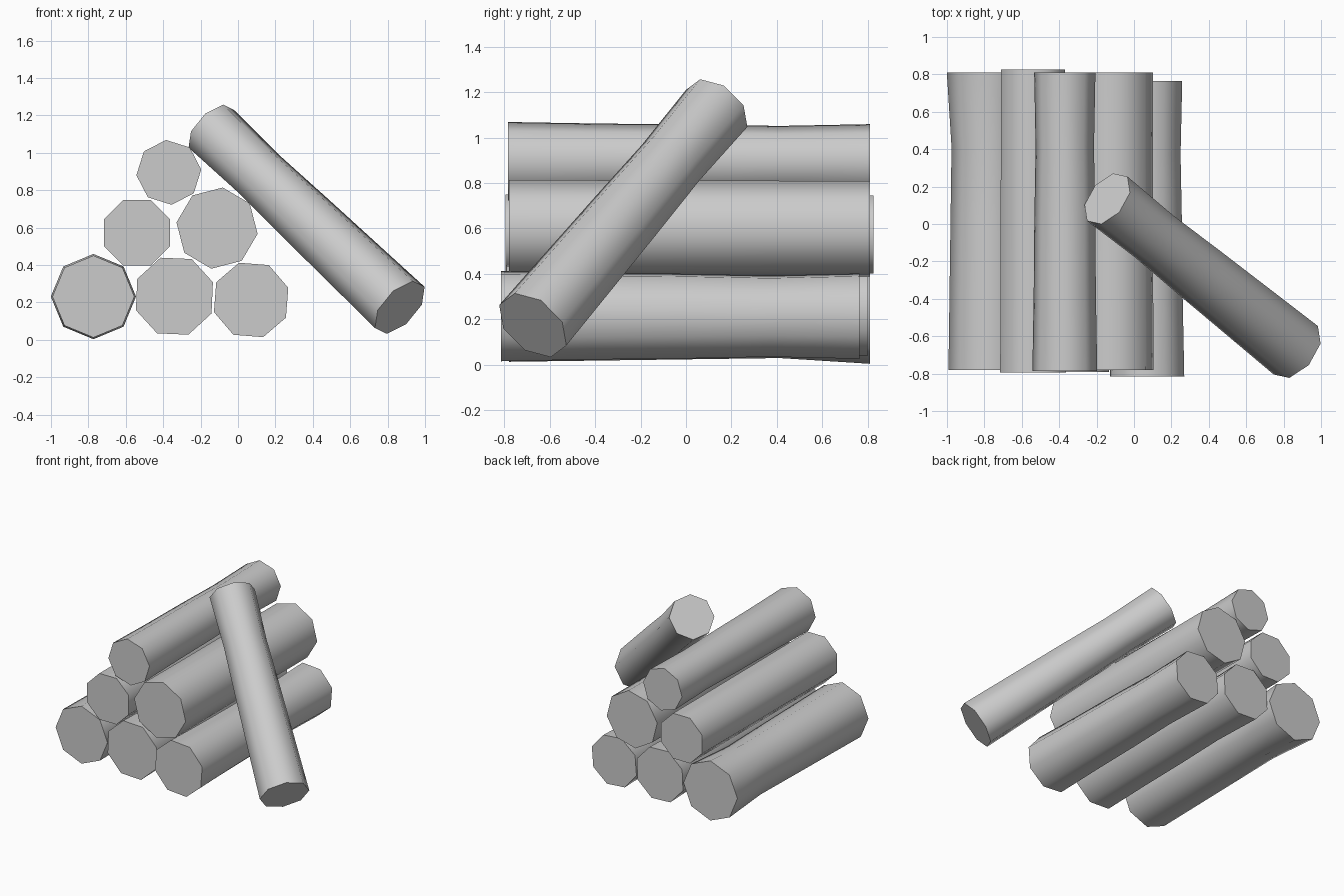
import bpy, bmesh
from math import radians, cos, sin
from mathutils import Vector

if "Cube" in bpy.data.objects:
    bpy.data.objects.remove(bpy.data.objects["Cube"])

SIDES = 8
WAISTED = (1, .96, .94, .90, .945)   # ring radii from front end to back end
STRAIGHT = (1, .99, .985, .98, .98)
FLARED = (1, .975, .95, .925, 1.04)


def log(name, start, end, radius, turn, profile):
    """Eight-sided log lofted through rings between two end centres."""
    start, end = Vector(start), Vector(end)
    d = (end - start).normalized()
    u = d.cross(Vector((0, 0, 1))).normalized()
    v = u.cross(d)
    bm = bmesh.new()
    rings = []
    for i, k in enumerate(profile):
        c = start.lerp(end, i / (len(profile) - 1))
        ring = []
        for s in range(SIDES):
            a = radians(turn + 360 / SIDES * s)
            ring.append(bm.verts.new(c + (u * cos(a) + v * sin(a)) * radius * k))
        rings.append(ring)
    # smooth bark
    for r0, r1 in zip(rings, rings[1:]):
        for s in range(SIDES):
            t = (s + 1) % SIDES
            bm.faces.new((r0[s], r0[t], r1[t], r1[s])).smooth = True
    # flat cut ends with sharp rims
    for ring in (rings[0], rings[-1]):
        cap = bm.faces.new(ring)
        for e in cap.edges:
            e.smooth = False
    bmesh.ops.recalc_face_normals(bm, faces=bm.faces)
    mesh = bpy.data.meshes.new(name)
    bm.to_mesh(mesh)
    bm.free()
    obj = bpy.data.objects.new(name, mesh)
    bpy.context.collection.objects.link(obj)
    return obj


# Stacked logs: name, x, z, front y, back y, radius, turn, profile
STACK = [
    ("bottom_left_log", -.773, .231, -.78, .81, .219, 0, FLARED),
    ("bottom_middle_log", -.34, .233, -.79, .80, .219, 20, WAISTED),
    ("bottom_right_log", .07, .213, -.815, .765, .209, 18, WAISTED),
    ("middle_left_log", -.54, .573, -.795, .825, .19, 22.5, STRAIGHT),
    ("middle_right_log", -.112, .597, -.78, .81, .219, 37, STRAIGHT),
    ("top_log", -.37, .895, -.785, .81, .174, 5, WAISTED),
]
for name, x, z, y0, y1, r, turn, prof in STACK:
    log(name, (x, y0, z), (x, y1, z), r, turn, prof)

# Log leaning against the stack
log("leaning_log", (.865, -.675, .173), (-.143, .135, 1.128), .176, 6,
    (1, .96, .92, .865, .915))
